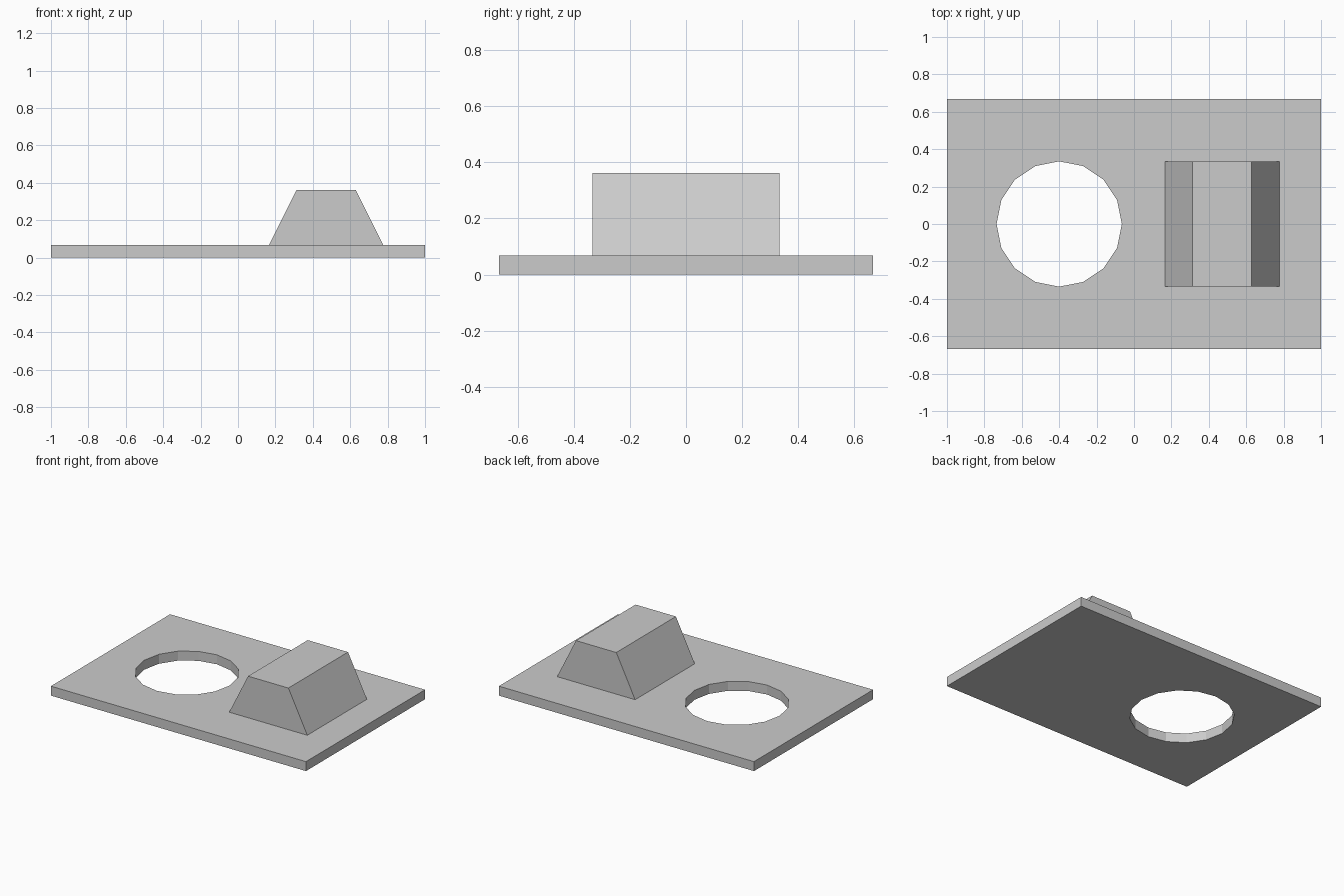
import bpy, bmesh
from math import cos, sin, tau

cube = bpy.data.objects.get("Cube")
if cube:
    bpy.data.objects.remove(cube, do_unlink=True)

grey = bpy.data.materials.new("plain_grey")
grey.use_nodes = True
colour = (0.6, 0.6, 0.6, 1)
grey.diffuse_color = colour
grey.node_tree.nodes["Principled BSDF"].inputs["Base Color"].default_value = colour


def prism(name, outline, offset):
    """Extrude a closed outline along the offset vector."""
    bm = bmesh.new()
    face = bm.faces.new([bm.verts.new(p) for p in outline])
    ext = bmesh.ops.extrude_face_region(bm, geom=[face], use_keep_orig=True)
    moved = [v for v in ext["geom"] if isinstance(v, bmesh.types.BMVert)]
    bmesh.ops.translate(bm, verts=moved, vec=offset)
    bmesh.ops.recalc_face_normals(bm, faces=bm.faces)
    mesh = bpy.data.meshes.new(name)
    bm.to_mesh(mesh)
    bm.free()
    mesh.materials.append(grey)
    obj = bpy.data.objects.new(name, mesh)
    bpy.context.collection.objects.link(obj)
    return obj


THICK, HALF_Y, RADIUS, SIDES = 0.067, 0.667, 0.335, 16

# Flat base plate
plate = prism("base_plate",
              [(-1, -HALF_Y, 0), (1, -HALF_Y, 0), (1, HALF_Y, 0), (-1, HALF_Y, 0)],
              (0, 0, THICK))

# Sixteen-sided through hole
ring = [(-0.4 + RADIUS * cos(tau * i / SIDES), RADIUS * sin(tau * i / SIDES), -0.1)
        for i in range(SIDES)]
cutter = prism("hole_cutter", ring, (0, 0, 0.3))
cutter.hide_render = True
cutter.hide_set(True)
cut = plate.modifiers.new("hole", "BOOLEAN")
cut.operation = "DIFFERENCE"
cut.solver = "EXACT"
cut.object = cutter

# Raised block with sloping left and right sides
MID, FOOT, CROWN, TOP, DEPTH = 0.471, 0.306, 0.158, 0.362, 0.334
prism("raised_block",
      [(MID - FOOT, -DEPTH, THICK), (MID + FOOT, -DEPTH, THICK),
       (MID + CROWN, -DEPTH, TOP), (MID - CROWN, -DEPTH, TOP)],
      (0, 2 * DEPTH, 0))
